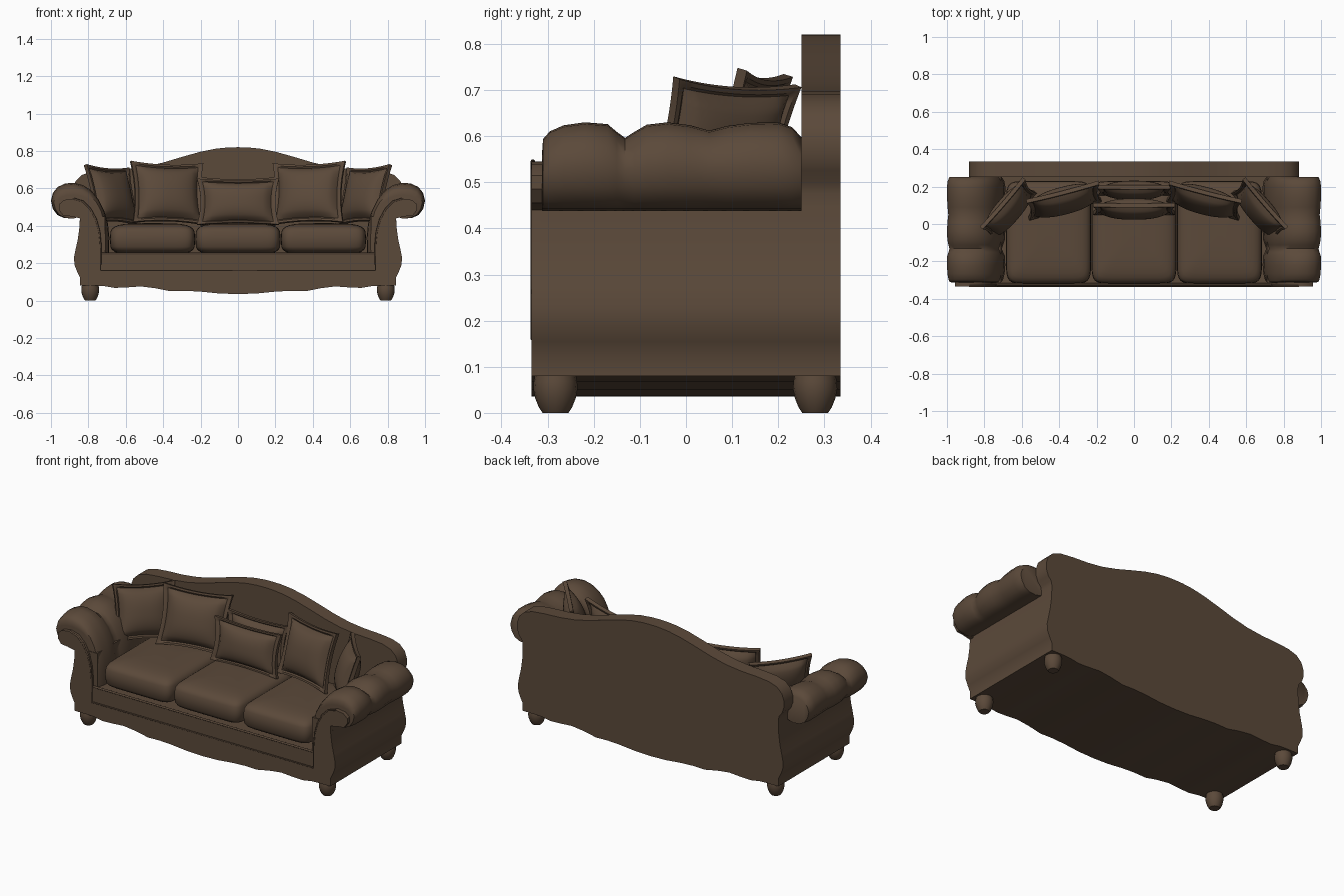
import bpy, bmesh, math
from mathutils import Matrix, Vector

if "Cube" in bpy.data.objects:
    bpy.data.objects.remove(bpy.data.objects["Cube"])

brown = bpy.data.materials.new("brown upholstery")
brown.diffuse_color = (0.105, 0.067, 0.042, 1)
brown.use_nodes = True
brown.node_tree.nodes["Principled BSDF"].inputs["Base Color"].default_value = brown.diffuse_color


def finish(bm, name, angle=35):
    bmesh.ops.recalc_face_normals(bm, faces=bm.faces)
    me = bpy.data.meshes.new(name)
    bm.to_mesh(me)
    bm.free()
    ob = bpy.data.objects.new(name, me)
    bpy.context.collection.objects.link(ob)
    me.materials.append(brown)
    bpy.ops.object.select_all(action='DESELECT')
    ob.select_set(True)
    bpy.context.view_layer.objects.active = ob
    bpy.ops.object.shade_smooth_by_angle(angle=math.radians(angle))
    return ob


def loft(name, rings, closed_ring=True, angle=35):
    """Skin a list of equal-length closed rings and cap both ends."""
    bm = bmesh.new()
    vs = [[bm.verts.new(p) for p in r] for r in rings]
    n = len(vs[0])
    for a, b in zip(vs, vs[1:]):
        for i in range(n):
            bm.faces.new((a[i], a[(i + 1) % n], b[(i + 1) % n], b[i]))
    bm.faces.new(vs[0])
    bm.faces.new(vs[-1])
    return finish(bm, name, angle)


def slab(name, pts, y0, y1):
    return loft(name, [[(x, y, z) for x, z in pts] for y in (y0, y1)])


def both(half):
    """Complete a right-half outline with its mirror image."""
    return half + [(-x, z) for x, z in reversed(half) if x > 1e-6]


# Shared outlines (right half)
hem = [(0, .035), (.1, .038), (.2, .048), (.28, .052), (.36, .05), (.44, .066),
       (.52, .076), (.6, .07), (.66, .068), (.72, .078), (.76, .08), (.845, .08)]
side = [(.845, .125), (.86, .155), (.874, .19), (.877, .23), (.868, .275),
        (.856, .33), (.848, .39), (.845, .45)]

# Body with scalloped underside, seat well between the arms
slab("body", both(hem + side + [(.71, .45), (.71, .25)]), -.315, .334)

# Camelback
crest = [(.845, .475), (.85, .5), (.87, .525), (.882, .56), (.882, .6), (.868, .64),
         (.835, .672), (.78, .69), (.7, .698), (.6, .703), (.5, .715), (.4, .738),
         (.3, .768), (.2, .796), (.12, .812), (.05, .819), (0, .82)]
pts = hem[1:] + side + crest
slab("camel_back", [hem[0]] + pts + [(-x, z) for x, z in reversed(pts[:-1])], .25, .335)

# Front frame: apron, posts and small scrolls in one plate
inner = [(.735, .16), (.735, .3), (.742, .37), (.76, .435), (.79, .49), (.83, .53), (.88, .545)]
scroll = [(.845, .44), (.89, .45), (.935, .455), (.957, .485), (.957, .515), (.93, .538)]
slab("front_frame", both(hem + side[:-1] + scroll + inner[::-1]), -.335, -.305)
slab("front_rail", both([(.74, .155), (.74, .25)]), -.326, -.3)


# Piping along the inside of the front frame
def piping(name, path, r=.005):
    cu = bpy.data.curves.new(name, 'CURVE')
    cu.dimensions = '3D'
    cu.bevel_depth = r
    cu.bevel_resolution = 2
    sp = cu.splines.new('POLY')
    sp.points.add(len(path) - 1)
    for p, co in zip(sp.points, path):
        p.co = (*co, 1)
    ob = bpy.data.objects.new(name, cu)
    cu.materials.append(brown)
    bpy.context.collection.objects.link(ob)


piping("frame_piping", [(x, -.332, z) for x, z in both(inner[::-1])])
piping("rail_piping", [(-.73, -.322, .25), (.73, -.322, .25)], .006)

# Rolled arms with gathered lumps along their length
arm = [(.69, .25), (.688, .34), (.695, .41), (.715, .48), (.745, .54), (.785, .59), (.83, .618),
       (.88, .63), (.925, .626), (.965, .607), (.99, .575), (1.0, .535), (.99, .49), (.965, .457),
       (.93, .442), (.885, .438), (.84, .45), (.8, .4), (.8, .25)]
lumps = [(-.312, .5), (-.31, .72), (-.295, .85), (-.265, .95), (-.22, 1), (-.17, .97), (-.15, .84),
         (-.132, .74), (-.112, .84), (-.085, .96), (-.04, 1), (.01, .95), (.05, .86), (.09, .94),
         (.14, .99), (.2, 1), (.23, .92), (.25, .75)]
for s, nm in ((1, "right"), (-1, "left")):
    rings = []
    for y, k in lumps:
        kx = 1 - (1 - k) * .4
        rings.append([(s * (.87 + (x - .87) * kx), y, .5 + (z - .5) * (k if z > .5 else 1))
                      for x, z in arm])
    loft(nm + "_rolled_arm", rings, angle=50)


def spow(v, e):
    return math.copysign(abs(v) ** e, v)


def cushion(name, c, size, e_plan=.22, e_prof=.5, n=48, m=14):
    """Soft rounded block (superellipsoid)."""
    rings = []
    for j in range(m + 1):
        ph = -math.pi / 2 + math.pi * (j + .02) / (m + .04)
        r, h = spow(math.cos(ph), e_prof), spow(math.sin(ph), e_prof)
        rings.append([(c[0] + size[0] / 2 * r * spow(math.cos(t), e_plan),
                       c[1] + size[1] / 2 * r * spow(math.sin(t), e_plan),
                       c[2] + size[2] / 2 * h)
                      for t in [2 * math.pi * (i + .5) / n for i in range(n)]])
    return loft(name, rings, angle=60)


# Seat cushions
for x, nm in ((-.457, "left"), (0, "middle"), (.457, "right")):
    cushion(nm + "_seat_cushion", (x, -.045, .328), (.456, .55, .172))


def pillow(name, c, w, h, t, yaw, tilt, roll=0, flip=1):
    """Puffed square with pinched corners and a flat flange."""
    n, flange = 16, .88
    M = (Matrix.Diagonal((flip, 1, 1, 1)) @ Matrix.Translation(c)
         @ Matrix.Rotation(math.radians(yaw), 4, 'Z') @ Matrix.Rotation(math.radians(-tilt), 4, 'X')
         @ Matrix.Rotation(math.radians(roll), 4, 'Y'))
    steps = [-1, -.93] + [-flange + 2 * flange * i / n for i in range(n + 1)] + [.93, 1]
    bm = bmesh.new()
    grids = []
    for side_y in (-1, 1):
        g = []
        for u in steps:
            row = []
            for v in steps:
                a, b = min(1, abs(u) / flange), min(1, abs(v) / flange)
                puff = ((1 - a ** 2.4) * (1 - b ** 2.4)) ** .55
                rim = .011 if max(abs(u), abs(v)) > .9 else .004
                p = Vector((w / 2 * u * (1 - .09 * (1 - v * v)),
                            side_y * (rim + t / 2 * puff),
                            h / 2 * v * (1 - .09 * (1 - u * u))))
                row.append(bm.verts.new(M @ p))
            g.append(row)
        grids.append(g)
        for i in range(len(steps) - 1):
            for j in range(len(steps) - 1):
                bm.faces.new((g[i][j], g[i + 1][j], g[i + 1][j + 1], g[i][j + 1]))
    edges = [e for e in bm.edges if e.is_boundary]
    bmesh.ops.bridge_loops(bm, edges=edges)
    finish(bm, name, 40)


# Throw pillows
pillow("centre_pillow", (0, .08, .528), .44, .25, .10, 0, 10)
pillow("centre_back_pillow", (0, .18, .53), .40, .26, .09, 0, 8)
for f, nm in ((1, "left"), (-1, "right")):
    pillow(nm + "_large_pillow", (-.375, .125, .575), .40, .34, .12, 15, 16, 2, f)
    pillow(nm + "_corner_pillow", (-.672, .075, .565), .35, .32, .11, 50, 17, 3, f)

# Bun feet
foot = [(0.028, 0), (.036, .012), (.044, .032), (.048, .052), (.047, .068), (.043, .09)]
for sx in (-1, 1):
    for y, nm in ((-.283, "front"), (.28, "back")):
        loft(("left_" if sx < 0 else "right_") + nm + "_foot",
             [[(sx * .79 + r * math.cos(a), y + r * math.sin(a), z)
               for a in [2 * math.pi * i / 16 for i in range(16)]] for r, z in foot], angle=50)
